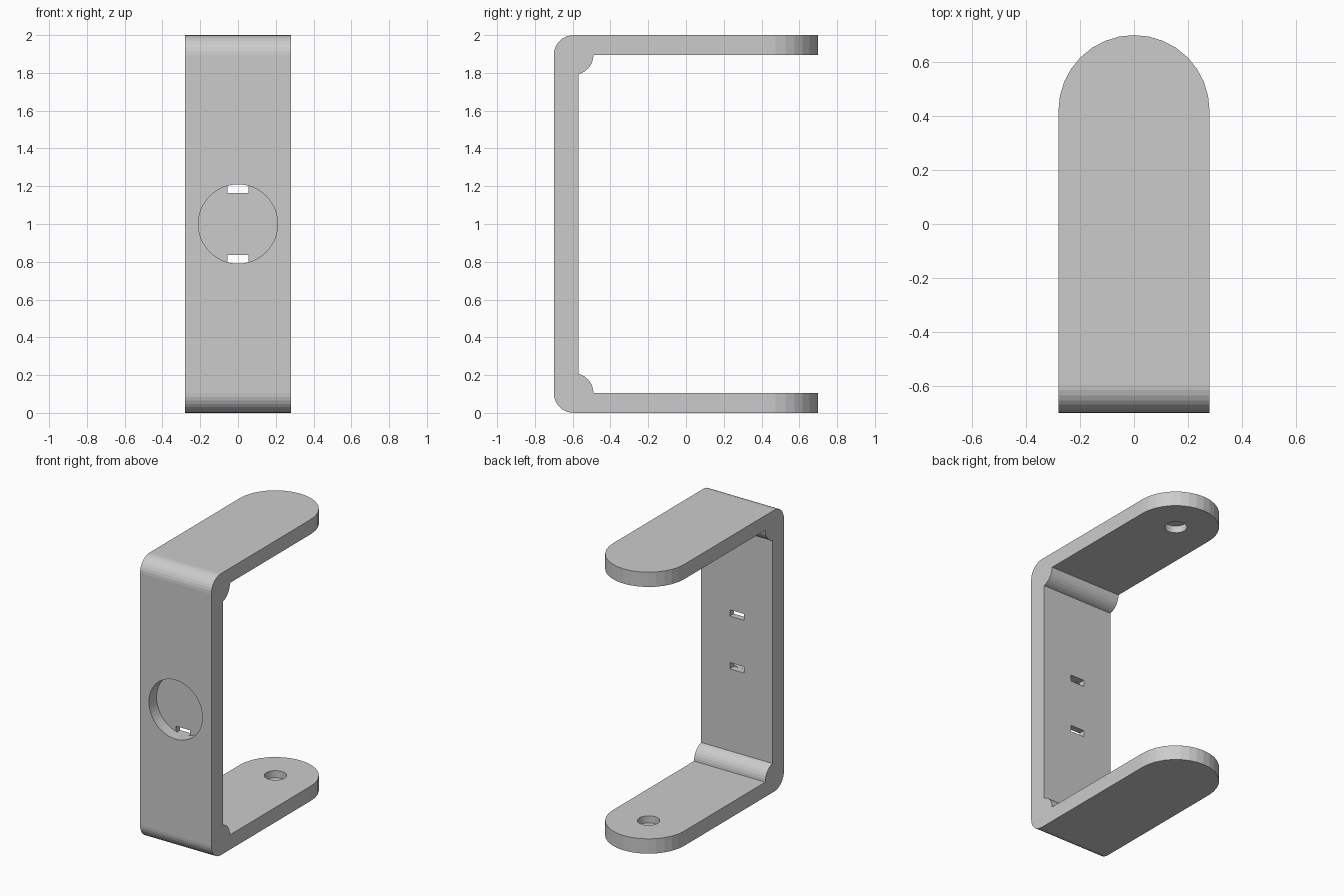
import bpy, bmesh
from math import sin, cos, pi

if "Cube" in bpy.data.objects:
    bpy.data.objects.remove(bpy.data.objects["Cube"])

grey = bpy.data.materials.new("light_grey")
grey.diffuse_color = (0.6, 0.6, 0.6, 1)
grey.use_nodes = True
grey.node_tree.nodes["Principled BSDF"].inputs["Base Color"].default_value = grey.diffuse_color


def arc(cx, cy, r, a0, a1, n):
    return [(cx + r * cos(a0 + (a1 - a0) * i / n),
             cy + r * sin(a0 + (a1 - a0) * i / n)) for i in range(n + 1)]


def prism(name, pts, place, lo, hi):
    """Extrude a 2D outline between lo and hi; place maps (u, v, depth) to xyz."""
    bm = bmesh.new()
    a = [bm.verts.new(place(u, v, lo)) for u, v in pts]
    b = [bm.verts.new(place(u, v, hi)) for u, v in pts]
    bm.faces.new(a[::-1])
    bm.faces.new(b)
    for i in range(len(pts)):
        j = (i + 1) % len(pts)
        bm.faces.new((a[i], a[j], b[j], b[i]))
    bmesh.ops.recalc_face_normals(bm, faces=bm.faces[:])
    if bm.calc_volume(signed=True) < 0:
        bmesh.ops.reverse_faces(bm, faces=bm.faces[:])
    me = bpy.data.meshes.new(name)
    bm.to_mesh(me)
    bm.free()
    me.materials.append(grey)
    ob = bpy.data.objects.new(name, me)
    bpy.context.collection.objects.link(ob)
    return ob


def cut(target, tool, op="DIFFERENCE"):
    mod = target.modifiers.new(tool.name, "BOOLEAN")
    mod.operation, mod.solver, mod.object = op, "EXACT", tool
    bpy.context.view_layer.update()
    bpy.context.view_layer.objects.active = target
    bpy.ops.object.modifier_apply(modifier=mod.name)
    bpy.data.objects.remove(tool)


def along_x(u, v, d): return (d, u, v)
def along_y(u, v, d): return (u, d, v)
def along_z(u, v, d): return (u, v, d)


# C-shaped side profile: rounded outer corner and convex bulge inside
T, C = 0.105, -0.595
half = arc(C, T, T, pi, 1.5 * pi, 8)
half += [(0.75, 0), (0.75, T)]
half += arc(C, T, T, 0, 1.33, 7)
outer_inner = half + [(y, 2 - z) for y, z in reversed(half)]
bracket = prism("bracket", outer_inner, along_x, -0.28, 0.28)

# Rounded arm ends
plan = [(-0.4, -0.8), (0.4, -0.8), (0.4, 0.42)] + arc(0, 0.42, 0.28, 0, pi, 16) + [(-0.4, 0.42)]
cut(bracket, prism("arm_outline", plan, along_z, -0.2, 2.2), "INTERSECT")

# Round recess in the front wall
circle = arc(0, 1, 0.21, 0, 2 * pi, 48)[:-1]
cut(bracket, prism("recess", circle, along_y, -0.8, -0.615))

# Strap slots through the recess floor
for z in (0.79, 1.165):
    slot = [(-0.055, z), (0.055, z), (0.055, z + 0.045), (-0.055, z + 0.045)]
    cut(bracket, prism("slot", slot, along_y, -0.617, -0.5))

# Blind pivot holes on the inner faces of both arms
hole = arc(0, 0.42, 0.072, 0, 2 * pi, 32)[:-1]
for lo, hi in ((0.055, 0.3), (1.7, 1.945)):
    cut(bracket, prism("pivot_hole", hole, along_z, lo, hi))
